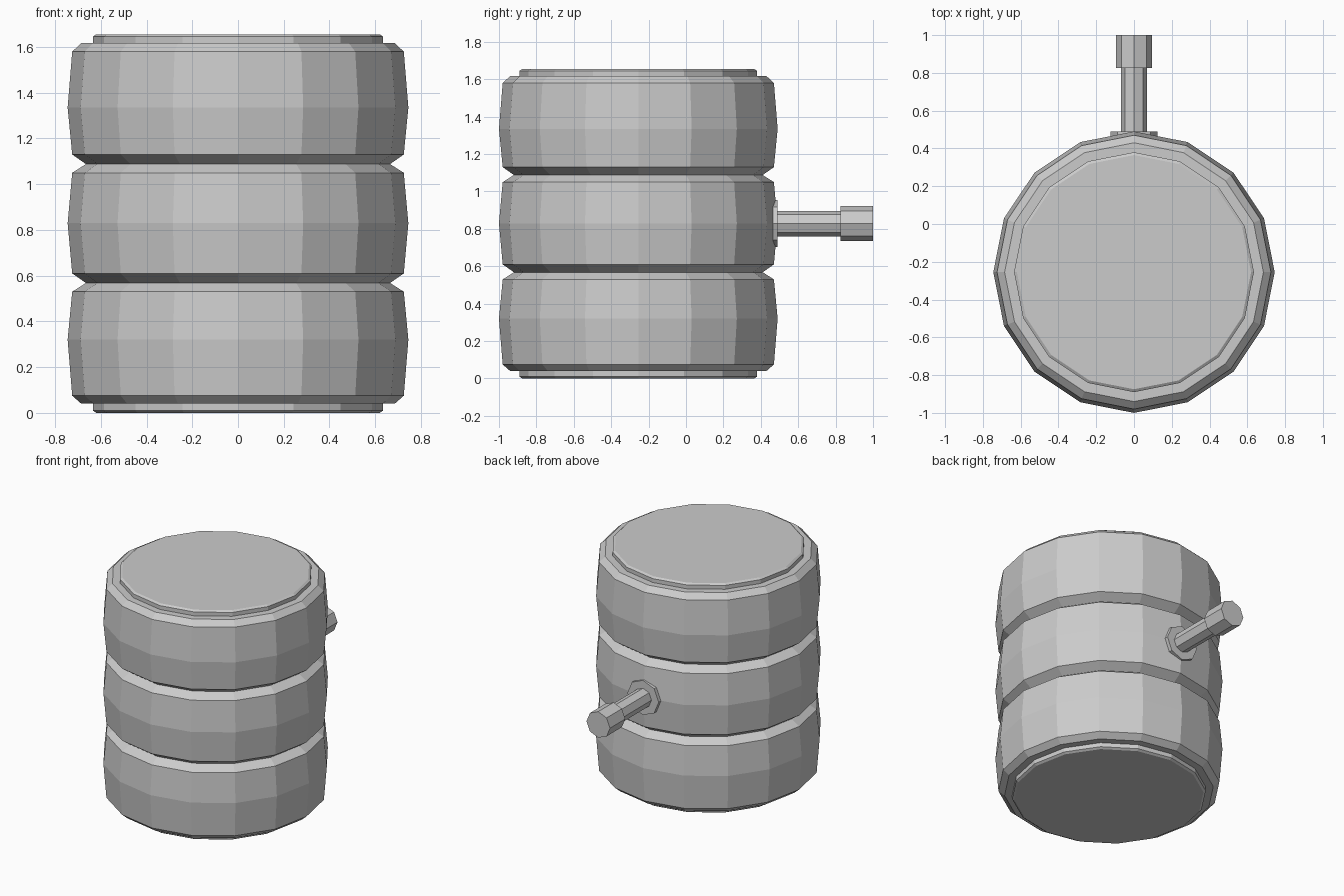
import bpy, math
from mathutils import Matrix

if "Cube" in bpy.data.objects:
    bpy.data.objects.remove(bpy.data.objects["Cube"])

def lathe(name, profile, sides, matrix):
    """Revolve (radius, height) points around local z, with capped ends."""
    verts, faces = [], []
    for r, h in profile:
        for i in range(sides):
            a = 2 * math.pi * i / sides
            verts.append((r * math.cos(a), r * math.sin(a), h))
    for k in range(len(profile) - 1):
        for i in range(sides):
            j = (i + 1) % sides
            faces.append((k * sides + i, k * sides + j,
                          (k + 1) * sides + j, (k + 1) * sides + i))
    faces.append(tuple(reversed(range(sides))))
    top = (len(profile) - 1) * sides
    faces.append(tuple(range(top, top + sides)))
    mesh = bpy.data.meshes.new(name)
    mesh.from_pydata(verts, [], faces)
    mesh.transform(matrix)
    mesh.update()
    ob = bpy.data.objects.new(name, mesh)
    bpy.context.collection.objects.link(ob)
    return ob

# bellows body: end plates with three bulging rings between them
profile = [(0.62, 0), (0.635, 0.01), (0.635, 0.04), (0.685, 0.04)]
for low, mid, high in ((0.075, 0.32, 0.53), (0.61, 0.83, 1.05), (1.13, 1.335, 1.58)):
    profile += [(0.725, low), (0.745, mid), (0.725, high)]
    if high < 1.5:
        profile.append((0.665, high + 0.038))
profile += [(0.685, 1.617), (0.635, 1.617), (0.635, 1.645), (0.62, 1.655)]
lathe("bellows_body", profile, 16, Matrix.Translation((0, -0.255, 0)))

# air valve pointing to the back
valve = Matrix.Translation((0, 0, 0.828)) @ Matrix.Rotation(-math.pi / 2, 4, 'X')
lathe("valve_flange", [(0.125, 0.44), (0.125, 0.49)], 8, valve)
lathe("valve_stem", [(0.068, 0.46), (0.068, 0.83)], 8, valve)
lathe("valve_cap", [(0.094, 0.826), (0.094, 1.0)], 8, valve)
